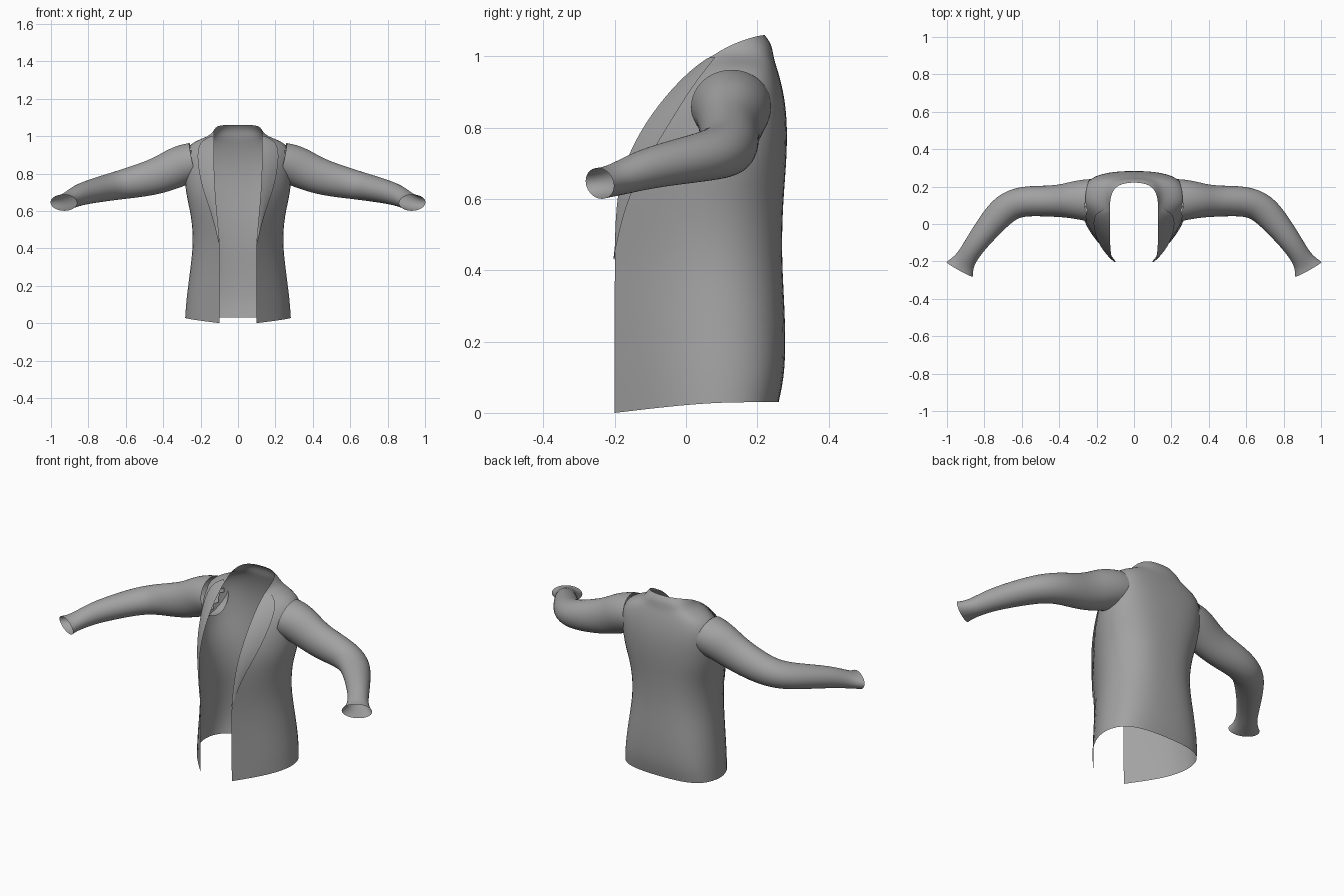
import bpy, bmesh, math
from mathutils import Vector

if "Cube" in bpy.data.objects:
    bpy.data.objects.remove(bpy.data.objects["Cube"])

cloth = bpy.data.materials.new("grey_cloth")
cloth.diffuse_color = (0.36, 0.36, 0.36, 1)
cloth.use_nodes = True
cloth.node_tree.nodes["Principled BSDF"].inputs["Base Color"].default_value = cloth.diffuse_color


def loft(name, rings, closed=False, levels=2):
    """Skin a list of equal-length point rows into a smooth open shell."""
    bm = bmesh.new()
    rows = [[bm.verts.new(p) for p in r] for r in rings]
    n = len(rows[0])
    for a, b in zip(rows, rows[1:]):
        for i in range(n if closed else n - 1):
            j = (i + 1) % n
            bm.faces.new((a[i], a[j], b[j], b[i]))
    bmesh.ops.recalc_face_normals(bm, faces=bm.faces)
    me = bpy.data.meshes.new(name)
    bm.to_mesh(me)
    bm.free()
    me.materials.append(cloth)
    ob = bpy.data.objects.new(name, me)
    bpy.context.collection.objects.link(ob)
    me.shade_smooth()
    sub = ob.modifiers.new("smooth", 'SUBSURF')
    sub.levels = sub.render_levels = levels
    sub.boundary_smooth = 'PRESERVE_CORNERS'
    return ob


# Body slices: height, back y, half width, side y, front edge x, front edge y,
# fullness of the back corner
SLICES = [
    (0.00, 0.262, 0.298, 0.09, 0.100, -0.200, 0.72),
    (0.12, 0.282, 0.292, 0.09, 0.100, -0.200, 0.70),
    (0.28, 0.280, 0.270, 0.09, 0.098, -0.200, 0.64),
    (0.43, 0.270, 0.250, 0.08, 0.098, -0.200, 0.60),
    (0.58, 0.273, 0.262, 0.08, 0.112, -0.198, 0.60),
    (0.70, 0.284, 0.296, 0.10, 0.122, -0.176, 0.64),
    (0.82, 0.287, 0.300, 0.12, 0.128, -0.112, 0.72),
    (0.91, 0.274, 0.300, 0.13, 0.128, -0.040, 0.75),
    (0.968, 0.257, 0.260, 0.14, 0.127, 0.020, 0.72),
    (0.995, 0.248, 0.170, 0.15, 0.127, 0.060, 0.72),
]


def half_slice(z, yb, w, ys, xf, yf, full):
    hem = 0.03 if z == 0 else 0.0          # the hem rises toward the back
    mx, my = xf + (w - xf) * 0.72, yf + (ys - yf) * 0.52
    pts = [(0, yb, hem), (0.5 * w, yb - 0.006, hem),
           (0.87 * w, ys + (yb - ys) * full, hem),
           (w, ys, hem), (mx, my, hem * 0.6), (xf, yf, 0)]
    return [Vector((x, y, z + dz)) for x, y, dz in pts]


halves = [half_slice(*s) for s in SLICES]
# Standing collar: follows the sloping neckline instead of a level slice
halves.append([Vector(p) for p in (
    (0, 0.242, 1.035), (0.075, 0.238, 1.033), (0.122, 0.212, 1.025),
    (0.140, 0.165, 1.018), (0.138, 0.120, 1.014), (0.127, 0.085, 1.008))])
halves.append([Vector(p) for p in (
    (0, 0.223, 1.060), (0.062, 0.217, 1.060), (0.104, 0.193, 1.056),
    (0.122, 0.155, 1.044), (0.128, 0.122, 1.030), (0.127, 0.093, 1.014))])
body_rows = [[Vector((-p.x, p.y, p.z)) for p in reversed(h[1:])] + h for h in halves]
body = loft("jacket_body", body_rows)

# Open the armholes: bake the smooth body, then drop the faces inside the sleeves
dg = bpy.context.evaluated_depsgraph_get()
baked = bpy.data.meshes.new_from_object(body.evaluated_get(dg))
body.modifiers.clear()
body.data = baked
bm = bmesh.new()
bm.from_mesh(baked)
hole = [f for f in bm.faces if abs(f.calc_center_median().x) > 0.235
        and math.hypot(f.calc_center_median().y - 0.13,
                       f.calc_center_median().z - 0.85) < 0.085]
bmesh.ops.delete(bm, geom=hole, context='FACES')
bm.to_mesh(baked)
bm.free()

# Lapels: flaps folded back along each front edge
FLAP = {3: 0.02, 4: 0.22, 5: 0.48, 6: 0.65, 7: 0.7, 8: 0.75, 9: 0.6}
for side, label in ((1, "left"), (-1, "right")):
    strip = []
    for k, f in FLAP.items():
        edge, mid = halves[k][5], halves[k][4]
        out = Vector((0.004, -0.006, 0.003))
        row = [edge, edge.lerp(mid, f * 0.5) + out, edge.lerp(mid, f) + out]
        strip.append([Vector((p.x * side, p.y, p.z)) for p in row])
    loft("lapel_" + label, strip)

# Sleeve stations: centre, horizontal radius, vertical radius
SLEEVE = [
    ((0.238, 0.127, 0.860), 0.118, 0.110),
    ((0.275, 0.129, 0.852), 0.114, 0.112),
    ((0.330, 0.128, 0.832), 0.103, 0.112),
    ((0.390, 0.124, 0.803), 0.091, 0.105),
    ((0.47, 0.122, 0.774), 0.085, 0.098),
    ((0.60, 0.124, 0.745), 0.085, 0.084),
    ((0.69, 0.087, 0.726), 0.086, 0.075),
    ((0.77, -0.005, 0.708), 0.074, 0.068),
    ((0.85, -0.110, 0.686), 0.060, 0.060),
    ((0.895, -0.180, 0.660), 0.056, 0.050),
    ((0.917, -0.215, 0.649), 0.068, 0.045),
    ((0.932, -0.242, 0.644), 0.084, 0.046),
]
N = 12
for side, label in ((1, "left"), (-1, "right")):
    rings = []
    for i, (c, rh, rv) in enumerate(SLEEVE):
        a = Vector(SLEEVE[max(i - 1, 0)][0])
        b = Vector(SLEEVE[min(i + 1, len(SLEEVE) - 1)][0])
        t = (b - a).normalized()
        across = t.cross(Vector((0, 0, 1))).normalized()
        up = across.cross(t)
        ring = [Vector(c) + across * rh * math.cos(2 * math.pi * k / N)
                + up * rv * math.sin(2 * math.pi * k / N) for k in range(N)]
        rings.append([Vector((p.x * side, p.y, p.z)) for p in ring])
    loft("sleeve_" + label, rings, closed=True)
